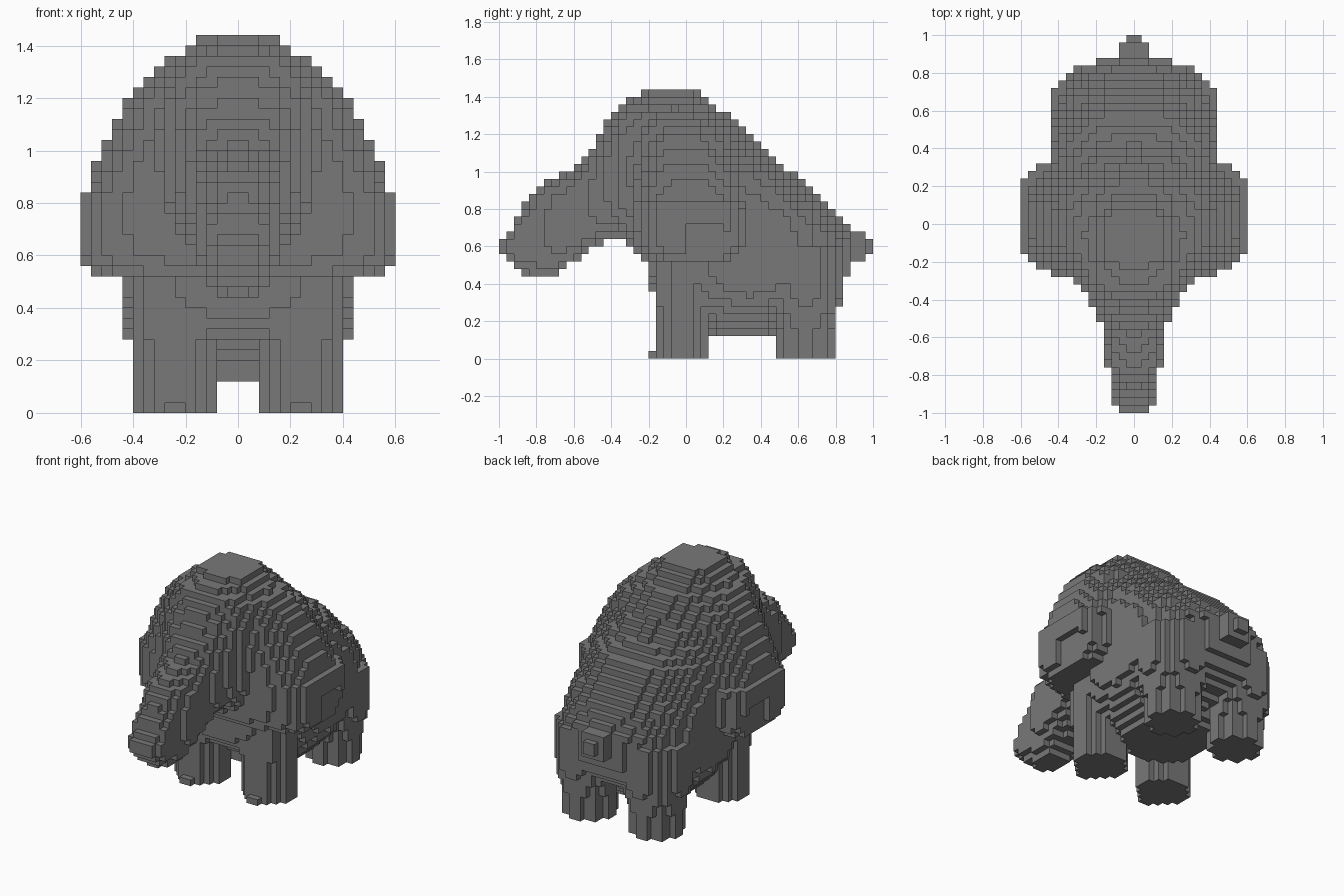
import bpy, bmesh
from mathutils import Vector

cube = bpy.data.objects.get("Cube")
if cube:
    bpy.data.objects.remove(cube, do_unlink=True)

S = 0.04                      # block size
NX, NY, NZ = 15, 25, 36       # half width, half length, height in blocks

grey = bpy.data.materials.new("elephant grey")
grey.use_nodes = True
colour = (0.19, 0.19, 0.19, 1)
grey.diffuse_color = colour
grey.node_tree.nodes["Principled BSDF"].inputs["Base Color"].default_value = colour


def profile(t, rows):
    """Interpolate the columns of a profile at t; None outside it."""
    for a, b in zip(rows, rows[1:]):
        if a[0] <= t <= b[0]:
            f = (t - a[0]) / (b[0] - a[0])
            return [p + (q - p) * f for p, q in zip(a[1:], b[1:])]
    return None


def oval(u, v, n):
    return abs(u) ** n + abs(v) ** n <= 1


# height: half width, front, back, squareness of the plan
DOME = [(0.52, 0.57, -0.22, 0.28, 3.2), (0.6, 0.61, -0.28, 0.34, 3.6),
        (0.82, 0.605, -0.30, 0.36, 3.6), (0.86, 0.575, -0.31, 0.36, 3),
        (1.0, 0.53, -0.33, 0.36, 2.3), (1.1, 0.48, -0.34, 0.34, 2.1),
        (1.2, 0.425, -0.34, 0.30, 2), (1.3, 0.325, -0.33, 0.21, 2),
        (1.36, 0.23, -0.30, 0.15, 2), (1.44, 0.16, -0.23, 0.08, 2)]

BODY = [(0.12, 0.24, 0.06, 0.54, 2.2), (0.24, 0.34, -0.02, 0.64, 2.2),
        (0.34, 0.42, -0.14, 0.82, 2.2), (0.46, 0.455, -0.17, 0.88, 2.3),
        (0.66, 0.455, -0.16, 0.89, 2.3), (0.78, 0.445, -0.16, 0.81, 2.2),
        (0.96, 0.41, -0.16, 0.64, 2), (1.08, 0.37, -0.16, 0.44, 2),
        (1.3, 0.26, -0.2, 0.23, 2)]

# length: top, bottom, half width
TRUNK = [(-1, 0.62, 0.58, 0.08), (-0.94, 0.70, 0.51, 0.11),
         (-0.88, 0.80, 0.46, 0.125), (-0.78, 0.93, 0.43, 0.13),
         (-0.7, 0.97, 0.45, 0.165), (-0.6, 1.0, 0.52, 0.165),
         (-0.5, 1.13, 0.58, 0.19), (-0.42, 1.27, 0.64, 0.23),
         (-0.34, 1.38, 0.64, 0.29), (-0.2, 1.42, 0.52, 0.34)]


def in_plan(x, y, z, rows):
    """Inside a stack of rounded horizontal slices."""
    row = profile(z, rows)
    if not row:
        return False
    w, front, back, n = row
    return oval(x / w, (y - (front + back) / 2) / ((back - front) / 2), n)


def in_ear(x, y, z):
    dish = x > 0.56 and 0 < y < 0.2 and z < 0.72
    return x > 0.44 and in_plan(x, y, z, DOME) and not dish


def in_head(x, y, z):
    return x < 0.44 and in_plan(x, y, z, DOME)


def in_trunk(x, y, z):
    row = profile(y, TRUNK)
    if not row:
        return False
    top, bottom, w = row
    return oval(x / w, (z - (top + bottom) / 2) / ((top - bottom) / 2), 2.4)


def in_body(x, y, z):
    chest = (x / 0.42) ** 2 + (y / 0.22) ** 2 + ((z - 0.5) / 0.24) ** 2 <= 1
    return chest or in_plan(x, y, z, BODY)


def leg(centre_y, thigh):
    def inside(x, y, z):
        r = 0.15 + thigh * min(max((z - 0.14) / 0.2, 0), 1)
        return z < 0.62 and oval((x - 0.24) / r, (y - centre_y) / r, 2)
    return inside


def in_front_leg(x, y, z):
    toe = 0.2 < x < 0.28 and -0.2 < y < -0.1 and z < S
    return toe or leg(-0.02, 0.008)(x, y, z)


def in_tail(x, y, z):
    tip = y > 0.96
    return y > 0.84 and x < (0.04 if tip else 0.08) and abs(z - 0.6) < (0.04 if tip else 0.08)


# Parts in order of priority; paired parts are split by side
PARTS = [("ear", True, in_ear), ("head", False, in_head),
         ("trunk", False, in_trunk), ("front_leg", True, in_front_leg),
         ("back_leg", True, leg(0.64, 0.04)), ("body", False, in_body),
         ("tail", False, in_tail)]

# Give every filled block to one part
owner = {}
for i in range(-NX, NX):
    for j in range(-NY, NY):
        for k in range(NZ):
            x, y, z = (i + 0.5) * S, (j + 0.5) * S, (k + 0.5) * S
            for name, paired, inside in PARTS:
                if inside(abs(x), y, z):
                    side = ("left_" if x > 0 else "right_") if paired else ""
                    owner[i, j, k] = side + name
                    break

# Build only the exposed block faces of each part
AXES = [Vector(a) for a in ((1, 0, 0), (0, 1, 0), (0, 0, 1))]
meshes = {name: bmesh.new() for name in sorted(set(owner.values()))}
for cell, name in owner.items():
    bm = meshes[name]
    centre = Vector(cell) + Vector((0.5, 0.5, 0.5))
    for a in range(3):
        for sign in (1, -1):
            n = AXES[a] * sign
            if tuple(int(c + d) for c, d in zip(cell, n)) in owner:
                continue
            u, v = AXES[(a + 1) % 3] / 2, AXES[(a + 2) % 3] * sign / 2
            mid = centre + n / 2
            corners = (mid - u - v, mid + u - v, mid + u + v, mid - u + v)
            bm.faces.new([bm.verts.new(c * S) for c in corners])

for name, bm in meshes.items():
    bmesh.ops.remove_doubles(bm, verts=bm.verts, dist=S / 100)
    mesh = bpy.data.meshes.new(name)
    bm.to_mesh(mesh)
    bm.free()
    mesh.materials.append(grey)
    bpy.context.collection.objects.link(bpy.data.objects.new(name, mesh))
